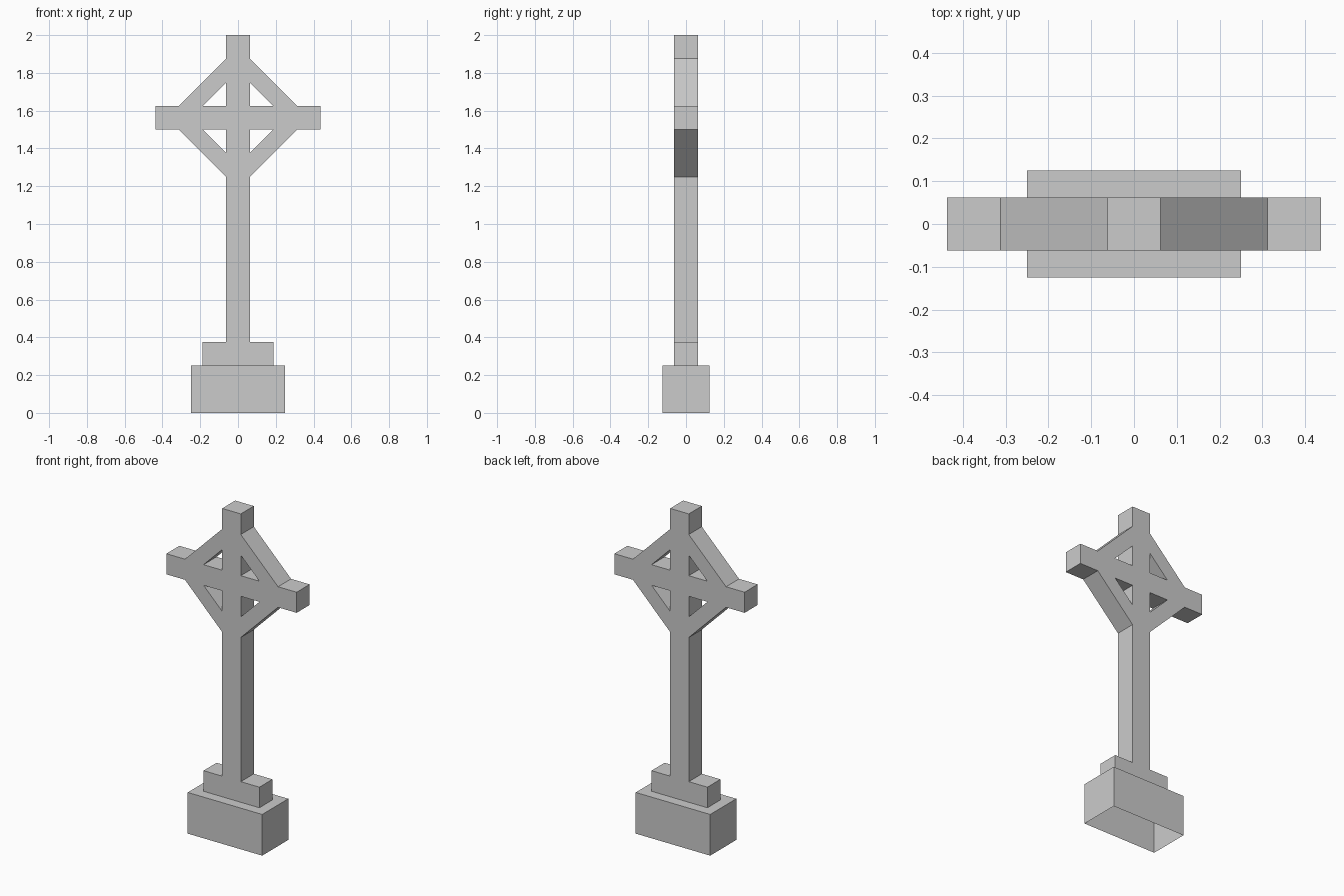
import bpy, bmesh, math
from mathutils import Matrix

if "Cube" in bpy.data.objects:
    bpy.data.objects.remove(bpy.data.objects["Cube"])

U = 1 / 16  # modelling unit
MID = 25    # height of the arm centre line, in units


def to_mesh(name, bm):
    mesh = bpy.data.meshes.new(name)
    bm.to_mesh(mesh)
    bm.free()
    obj = bpy.data.objects.new(name, mesh)
    bpy.context.collection.objects.link(obj)
    return obj


# Plinth block, open underneath
bm = bmesh.new()
bmesh.ops.create_cube(bm, size=1)
bmesh.ops.scale(bm, vec=(0.5, 0.25, 0.25), verts=bm.verts)
bmesh.ops.translate(bm, vec=(0, 0, 0.125), verts=bm.verts)
bottom = [f for f in bm.faces if f.normal.z < -0.9]
bmesh.ops.delete(bm, geom=bottom, context='FACES_ONLY')
to_mesh("plinth", bm)

# Cross outline: right half (x, z), mirrored to the left; step, shaft, braces, arm, head
half = [(3, 4), (3, 6), (1, 6), (1, 20), (5, 24), (7, 24),
        (7, 26), (5, 26), (1, 30), (1, 32)]
loops = [half + [(-x, z) for x, z in reversed(half)]]

# Four triangular openings between arms and braces
for sx in (1, -1):
    for sz in (1, -1):
        loops.append([(sx * x, MID + sz * z) for x, z in ((1, 1), (3, 1), (1, 3))])

# Filled profile with thickness
curve = bpy.data.curves.new("cross_profile", 'CURVE')
curve.dimensions = '2D'
curve.fill_mode = 'BOTH'
curve.extrude = U
for pts in loops:
    spline = curve.splines.new('POLY')
    spline.points.add(len(pts) - 1)
    for p, (x, z) in zip(spline.points, pts):
        p.co = (x * U, z * U, 0, 1)
    spline.use_cyclic_u = True
profile = bpy.data.objects.new("cross_profile", curve)
bpy.context.collection.objects.link(profile)

# Stand the profile upright as a clean mesh
bm = bmesh.new()
bm.from_mesh(profile.to_mesh())
profile.to_mesh_clear()
bpy.data.objects.remove(profile)
bpy.data.curves.remove(curve)
bmesh.ops.remove_doubles(bm, verts=bm.verts, dist=1e-4)
bmesh.ops.rotate(bm, verts=bm.verts, matrix=Matrix.Rotation(math.pi / 2, 3, 'X'))
bmesh.ops.recalc_face_normals(bm, faces=bm.faces)
for f in bm.faces:
    f.smooth = False
to_mesh("braced_cross", bm)
